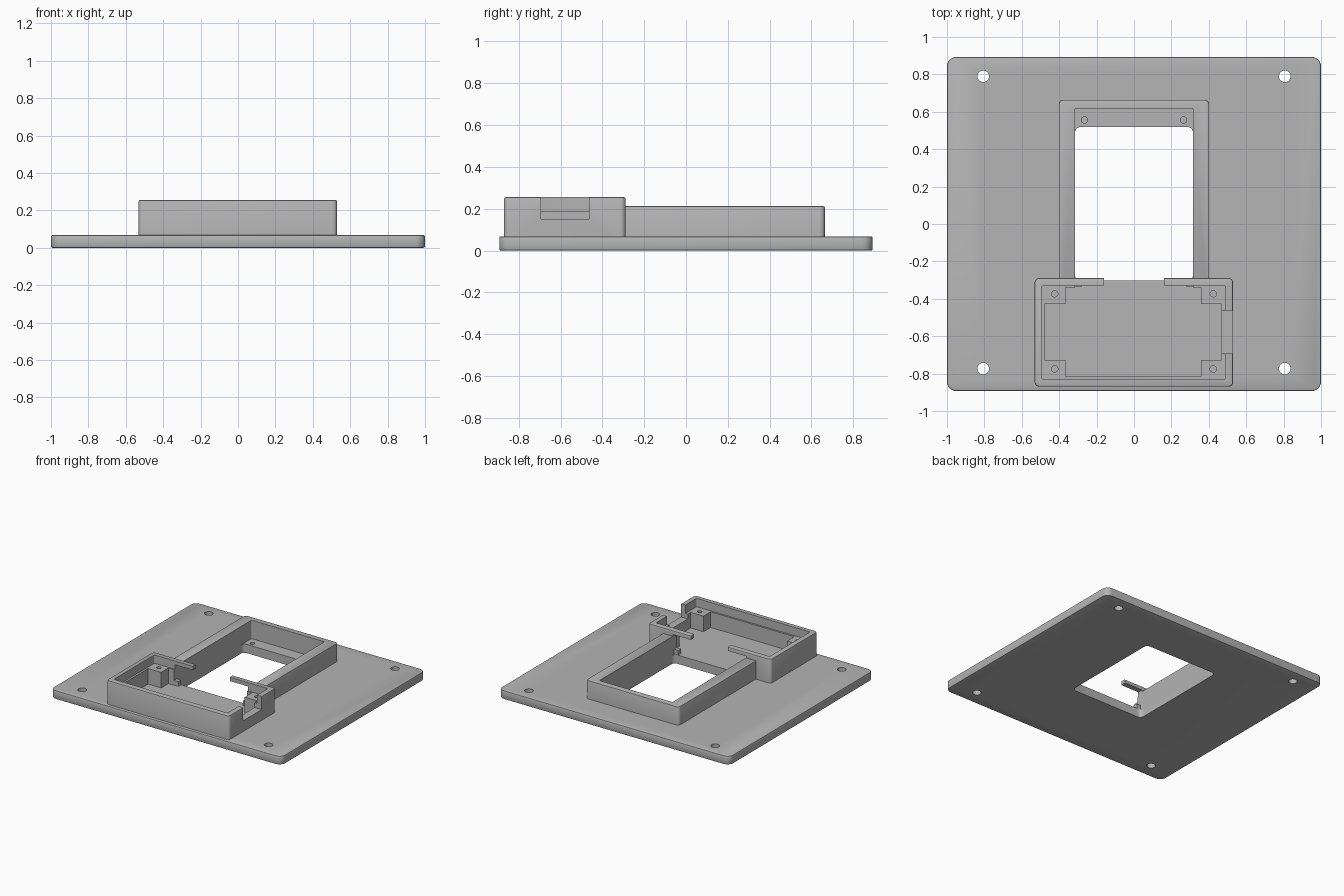
import bpy, bmesh, math

old = bpy.data.objects.get("Cube")
if old:
    bpy.data.objects.remove(old, do_unlink=True)

grey = bpy.data.materials.new("plain grey")
grey.use_nodes = True
colour = (0.46, 0.46, 0.46, 1)
grey.diffuse_color = colour
grey.node_tree.nodes["Principled BSDF"].inputs["Base Color"].default_value = colour

FLOOR = 0.068


def prism(name, x, y, z, radius=0.0, chamfer=0.0, bottom_too=False):
    """Upright block with rounded corners and optional chamfered rims."""
    bm = bmesh.new()
    pts = []
    steps = 6 if radius else 0
    corners = ((x[1], y[1], 0), (x[0], y[1], 1), (x[0], y[0], 2), (x[1], y[0], 3))
    for cx, cy, quarter in corners:
        sx = 1 if cx == x[1] else -1
        sy = 1 if cy == y[1] else -1
        for i in range(steps + 1):
            a = math.pi / 2 * (quarter + i / max(steps, 1))
            px = cx + radius * (math.cos(a) - sx) if radius else cx
            py = cy + radius * (math.sin(a) - sy) if radius else cy
            pts.append(bm.verts.new((px, py, z[0])))
    base = bm.faces.new(pts)
    up = bmesh.ops.extrude_face_region(bm, geom=[base])["geom"]
    bmesh.ops.translate(bm, verts=[v for v in up if isinstance(v, bmesh.types.BMVert)],
                        vec=(0, 0, z[1] - z[0]))
    bmesh.ops.recalc_face_normals(bm, faces=bm.faces)
    if chamfer:
        levels = z if bottom_too else z[1:]
        rim = [e for e in bm.edges
               if any(all(abs(v.co.z - h) < 1e-5 for v in e.verts) for h in levels)]
        bmesh.ops.bevel(bm, geom=rim, offset=chamfer, segments=2,
                        profile=0.5, affect='EDGES')
    mesh = bpy.data.meshes.new(name)
    bm.to_mesh(mesh)
    bm.free()
    mesh.materials.append(grey)
    obj = bpy.data.objects.new(name, mesh)
    bpy.context.collection.objects.link(obj)
    return obj


def cylinder(x, y, z, radius):
    """Round cutter for screw holes."""
    return prism("hole_cutter", (x - radius, x + radius), (y - radius, y + radius), z, radius)


def cut(obj, cutters):
    """Subtract each cutter, then remove it."""
    for cutter in cutters:
        cutter.hide_render = True
        mod = obj.modifiers.new("cut", 'BOOLEAN')
        mod.operation = 'DIFFERENCE'
        mod.solver = 'EXACT'
        mod.object = cutter
        deps = bpy.context.evaluated_depsgraph_get()
        mesh = bpy.data.meshes.new_from_object(obj.evaluated_get(deps))
        obj.modifiers.clear()
        obj.data = mesh
        bpy.data.objects.remove(cutter, do_unlink=True)


def slot(x, y, z, radius=0.0):
    return prism("slot_cutter", x, y, z, radius)


# Base plate with window, corner holes and two blind screw holes
plate = prism("base_plate", (-1, 1), (-0.893, 0.893), (0, FLOOR), 0.05, 0.008, True)
cutters = [slot((-0.316, 0.316), (-0.302, 0.518), (-0.1, 0.2), 0.03)]
cutters += [cylinder(sx * 0.806, y, (-0.1, 0.2), 0.031)
            for sx in (-1, 1) for y in (0.79, -0.773)]
cutters += [cylinder(sx * 0.265, 0.556, (0.02, 0.2), 0.017) for sx in (-1, 1)]
cut(plate, cutters)

# Low wall around the window, open towards the box
frame = prism("window_frame", (-0.402, 0.402), (-0.31, 0.664), (0.04, 0.212), 0.025, 0.006)
cut(frame, [slot((-0.316, 0.316), (-0.6, 0.618), (0, 0.4), 0.008)])

# Box: lid recess, cross-shaped cavity leaving corner posts
box = prism("component_box", (-0.531, 0.53), (-0.87, -0.289), (0.04, 0.255), 0.025, 0.008)
cutters = [
    slot((-0.493, 0.49), (-0.83, -0.33), (0.19, 0.4), 0.01),
    slot((-0.365, 0.358), (-0.816, -0.339), (0, 0.3)),
    slot((-0.478, 0.469), (-0.728, -0.428), (0, 0.3)),
    # passage to the window, closed above by two short bars
    slot((-0.316, 0.316), (-0.36, -0.2), (0, 0.225)),
    slot((-0.16, 0.16), (-0.4, -0.2), (0, 0.4)),
    # cable notch in the side wall
    slot((0.46, 0.6), (-0.693, -0.464), (0.152, 0.4)),
]
cutters += [cylinder(sx * 0.424, y, (0.1, 0.3), 0.017)
            for sx in (-1, 1) for y in (-0.373, -0.775)]
cut(box, cutters)

# Small stops at the sides of the passage
for side, sx in (("left", 1), ("right", -1)):
    xs = sorted((sx * 0.28, sx * 0.32))
    prism(side + "_passage_stop", xs, (-0.337, -0.303), (0.05, 0.105))

# Smooth rounded corners, keep hard edges
bpy.ops.object.select_all(action='DESELECT')
for obj in (plate, frame, box):
    obj.select_set(True)
bpy.context.view_layer.objects.active = plate
bpy.ops.object.shade_smooth_by_angle(angle=math.radians(30))
